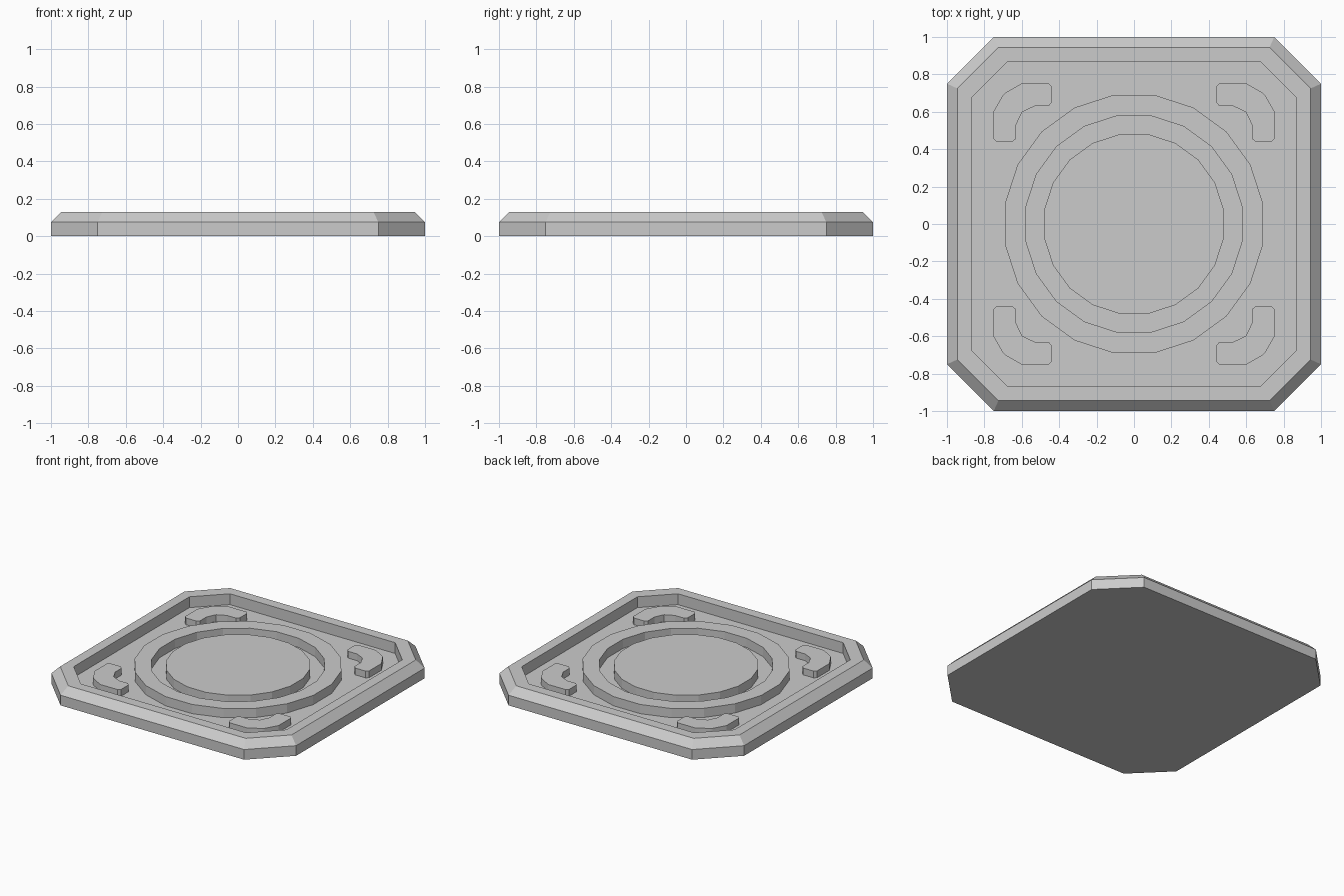
import bpy, bmesh
from math import sin, cos, radians

if "Cube" in bpy.data.objects:
    bpy.data.objects.remove(bpy.data.objects["Cube"])


def octagon(half, flat):
    # square of half-width 'half' with cut corners starting at 'flat'
    pts = []
    for sx, sy in ((1, 1), (-1, 1), (-1, -1), (1, -1)):
        pair = [(sx * half, sy * flat), (sx * flat, sy * half)]
        pts += pair if sx * sy > 0 else pair[::-1]
    return pts


def polygon(apothem, sides=20):
    r = apothem / cos(radians(180 / sides))
    return [(r * cos(radians(360 * (i + 0.5) / sides)),
             r * sin(radians(360 * (i + 0.5) / sides))) for i in range(sides)]


def loft(name, layers, closed=False):
    # bridge a stack of (outline, z) loops; cap the ends or join last to first
    bm = bmesh.new()
    loops = [[bm.verts.new((x, y, z)) for x, y in pts] for pts, z in layers]
    pairs = list(zip(loops, loops[1:]))
    if closed:
        pairs.append((loops[-1], loops[0]))
    else:
        bm.faces.new(loops[0][::-1])
        bm.faces.new(loops[-1])
    n = len(loops[0])
    for a, b in pairs:
        for i in range(n):
            j = (i + 1) % n
            bm.faces.new((a[i], a[j], b[j], b[i]))
    bmesh.ops.recalc_face_normals(bm, faces=bm.faces)
    mesh = bpy.data.meshes.new(name)
    bm.to_mesh(mesh)
    bm.free()
    obj = bpy.data.objects.new(name, mesh)
    bpy.context.collection.objects.link(obj)
    return obj


FLOOR = 0.05

# base plate with chamfered rim and sunken floor
loft("base_plate", [(octagon(1, 0.75), 0), (octagon(1, 0.75), 0.075),
                    (octagon(0.945, 0.725), 0.13), (octagon(0.87, 0.675), 0.13),
                    (octagon(0.87, 0.675), FLOOR)])

# raised ring and centre disc
loft("raised_ring", [(polygon(0.69), FLOOR), (polygon(0.69), 0.118),
                     (polygon(0.578), 0.118), (polygon(0.578), FLOOR)], closed=True)
loft("centre_disc", [(polygon(0.48), FLOOR), (polygon(0.48), 0.118)])

# curved corner brackets, half outline reflected across the diagonal
half_outer = [(0.44, 0.65), (0.44, 0.735), (0.457, 0.752), (0.60, 0.752), (0.69, 0.70)]
half_inner = [(0.598, 0.598), (0.532, 0.63), (0.457, 0.63)]
bracket = (half_outer + [(y, x) for x, y in half_outer[::-1]]
           + [(y, x) for x, y in half_inner[::-1]] + half_inner[1:])
for sx in (1, -1):
    for sy in (1, -1):
        pts = [(sx * x, sy * y) for x, y in bracket]
        name = f"{'back' if sy > 0 else 'front'}_{'right' if sx > 0 else 'left'}_bracket"
        loft(name, [(pts, FLOOR), (pts, 0.10)])
